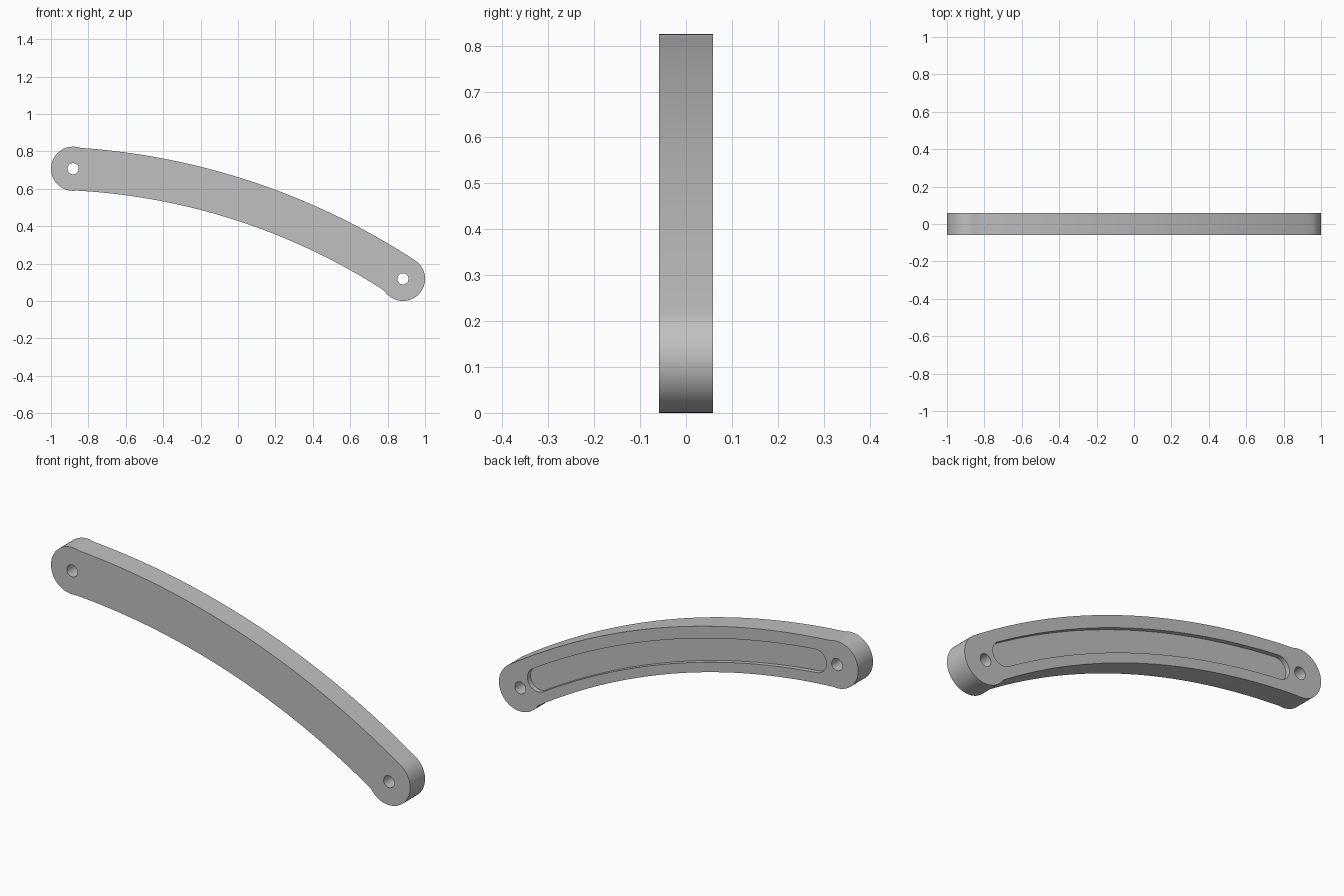
import bpy, bmesh
from math import sin, cos, atan2, radians, pi
from mathutils import Vector

cube = bpy.data.objects.get("Cube")
if cube:
    bpy.data.objects.remove(cube, do_unlink=True)

HALF = 0.059                        # half thickness
CAP = 0.118                         # radius of the rounded ends
HOLE = 0.03
POCKET_DEPTH = 0.023
LEFT_PIN = Vector((-0.882, 0.707))  # pin centres in x, z
RIGHT_PIN = Vector((0.882, 0.118))

grey = bpy.data.materials.new("plain grey")
grey.use_nodes = True
grey.diffuse_color = (0.53, 0.53, 0.53, 1)
grey.node_tree.nodes["Principled BSDF"].inputs["Base Color"].default_value = grey.diffuse_color


def arc(centre, radius, start, end, steps):
    """Points on a circular arc, angles in radians."""
    return [centre + radius * Vector((cos(a), sin(a)))
            for a in (start + (end - start) * i / steps for i in range(steps + 1))]


def arc_through(a, b, c, steps):
    """Arc from a to c passing through b."""
    ab, ac = b - a, c - a
    d = 2 * (ab.x * ac.y - ab.y * ac.x)
    p, q = ab.length_squared, ac.length_squared
    centre = a + Vector((ac.y * p - ab.y * q, ab.x * q - ac.x * p)) / d
    start, end = (atan2(*(v - centre).yx) for v in (a, c))
    return arc(centre, (a - centre).length, start, end, steps)


def slab(name, outline, front, back):
    """Extrude an x, z outline between two y positions."""
    bm = bmesh.new()
    face = bm.faces.new([bm.verts.new((p.x, front, p.y)) for p in outline])
    out = bmesh.ops.extrude_face_region(bm, geom=[face])["geom"]
    verts = [v for v in out if isinstance(v, bmesh.types.BMVert)]
    bmesh.ops.translate(bm, verts=verts, vec=(0, back - front, 0))
    bmesh.ops.recalc_face_normals(bm, faces=bm.faces)
    mesh = bpy.data.meshes.new(name)
    bm.to_mesh(mesh)
    bm.free()
    mesh.materials.append(grey)
    obj = bpy.data.objects.new(name, mesh)
    bpy.context.collection.objects.link(obj)
    return obj


def cut(target, cutter):
    """Subtract the cutter and remove it."""
    mod = target.modifiers.new("cut", "BOOLEAN")
    mod.operation, mod.solver, mod.object = "DIFFERENCE", "EXACT", cutter
    bpy.context.view_layer.objects.active = target
    bpy.ops.object.modifier_apply(modifier=mod.name)
    bpy.data.objects.remove(cutter, do_unlink=True)


# Curved bar: two round ends joined by shallow arcs
right_cap = arc(RIGHT_PIN, CAP, radians(212), radians(417), 40)
left_cap = arc(LEFT_PIN, CAP, radians(71), radians(278), 40)
lower = arc_through(left_cap[-1], Vector((0, 0.428)), right_cap[0], 48)
upper = arc_through(right_cap[-1], Vector((0, 0.662)), left_cap[0], 48)
bar = slab("curved_link_bar", right_cap + upper[1:-1] + left_cap + lower[1:-1], -HALF, HALF)

# Pin holes through both ends
for pin in (LEFT_PIN, RIGHT_PIN):
    cut(bar, slab("pin_hole_cutter", arc(pin, HOLE, 0, 2 * pi, 32)[:-1], -1, 1))

# Shallow round-ended pocket following the bar on the back
centre, radius, half = Vector((-1.1, -2.92)), 3.63, 0.058
a_left, a_right = (atan2(*(pin - centre).yx) for pin in (LEFT_PIN, RIGHT_PIN))
a_left -= CAP / radius
a_right += CAP / radius
outer = arc(centre, radius + half, a_right, a_left, 48)
inner = arc(centre, radius - half, a_left, a_right, 48)
end_left = arc(centre + radius * Vector((cos(a_left), sin(a_left))), half, a_left, a_left + pi, 20)
end_right = arc(centre + radius * Vector((cos(a_right), sin(a_right))), half,
                a_right - pi, a_right, 20)
pocket = outer + end_left[1:-1] + inner + end_right[1:-1]
cut(bar, slab("pocket_cutter", pocket, HALF - POCKET_DEPTH, HALF + 1))

# Smooth curved walls, crisp rims
bpy.ops.object.select_all(action="DESELECT")
bar.select_set(True)
bpy.context.view_layer.objects.active = bar
bpy.ops.object.shade_smooth_by_angle(angle=radians(30))
